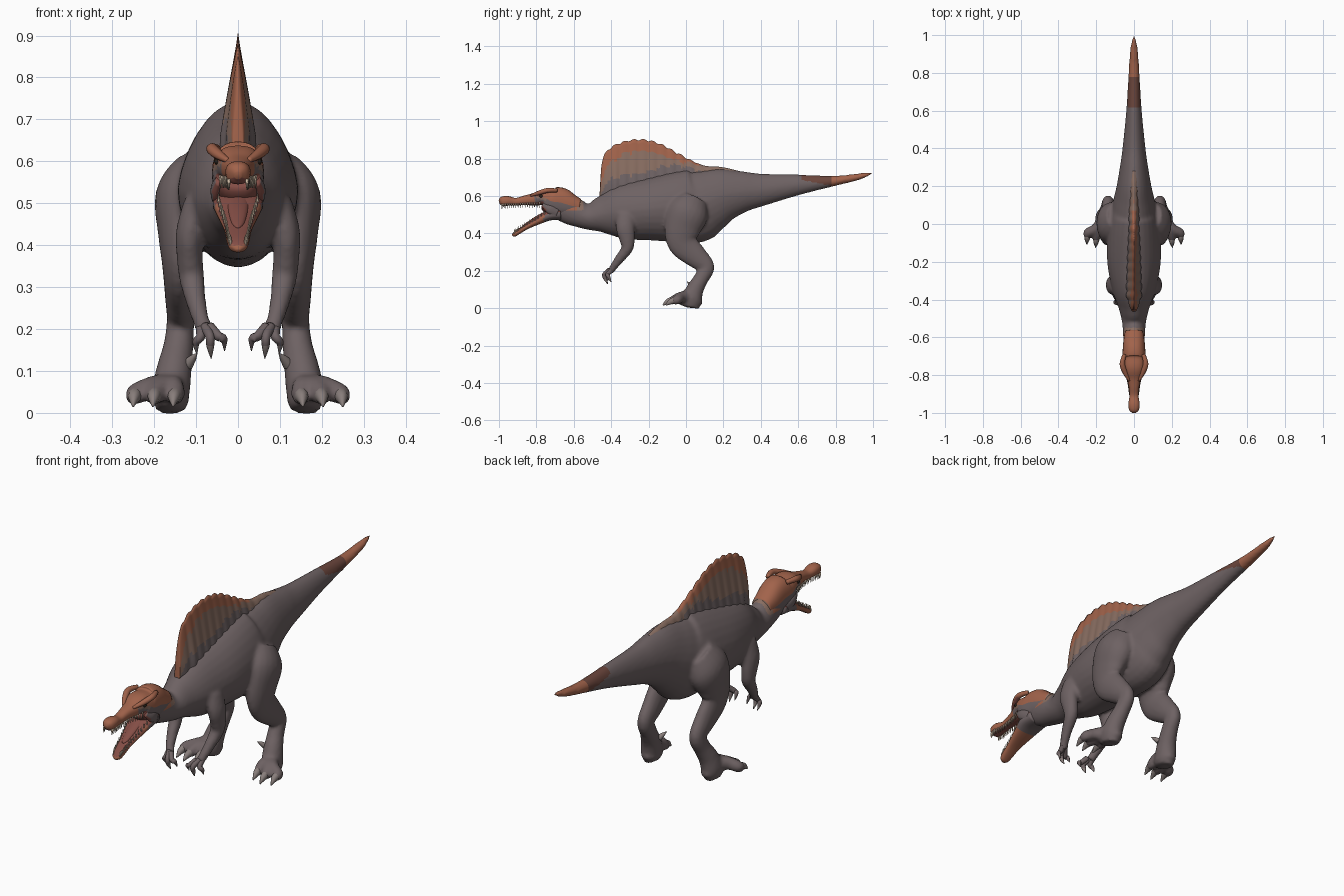
import bpy, bmesh, math
from mathutils import Vector

if "Cube" in bpy.data.objects:
    bpy.data.objects.remove(bpy.data.objects["Cube"], do_unlink=True)


def material(name, *rgb):
    m = bpy.data.materials.new(name)
    m.use_nodes = True
    m.diffuse_color = (*rgb, 1)
    m.node_tree.nodes["Principled BSDF"].inputs["Base Color"].default_value = (*rgb, 1)
    return m


GREY = material("grey hide", .155, .122, .125)
RUST = material("rust hide", .36, .125, .07)
TAN = material("tan hide", .25, .155, .12)
BROWN = material("brown hide", .145, .06, .045)
MOUTH = material("mouth lining", .23, .075, .06)
CLAW = material("claw", .25, .21, .2)
TOOTH = material("tooth", .6, .48, .36)
EYE = material("eye", .02, .015, .01)


def spline(points, steps=5):
    """Smooth Catmull-Rom resampling of tuples of any length."""
    out = []
    for i in range(len(points) - 1):
        quad = [points[max(0, min(len(points) - 1, i + k))] for k in (-1, 0, 1, 2)]
        for s in range(steps):
            t = s / steps
            out.append(tuple(b + t / 2 * (c - a + t * (2*a - 5*b + 4*c - d + t * (3*(b - c) + d - a)))
                             for a, b, c, d in zip(*quad)))
    return out + [points[-1]]


def skin(bm, rings):
    """Skin closed rings of points into a capped surface."""
    rows = [[bm.verts.new(p) for p in ring] for ring in rings]
    n = len(rows[0])
    for a, b in zip(rows, rows[1:]):
        for i in range(n):
            bm.faces.new((a[i], a[(i + 1) % n], b[(i + 1) % n], b[i]))
    bm.faces.new(rows[0][::-1])
    bm.faces.new(rows[-1])


def tube(bm, points, n=20, steps=5, pinch=0.0, power=1.0):
    """Elliptical tube along (x, y, z, half width, half depth) stations."""
    pts = spline(points, steps)
    rings = []
    for i, (x, y, z, a, b) in enumerate(pts):
        along = Vector(pts[min(i + 1, len(pts) - 1)][:3]) - Vector(pts[max(i - 1, 0)][:3])
        along.normalize()
        side = (Vector((1, 0, 0)) - along * along.x).normalized()
        up = side.cross(along)
        ring = []
        for k in range(n):
            c, s = math.cos(math.tau * k / n), math.sin(math.tau * k / n)
            c = math.copysign(abs(c) ** power, c) * (1 - pinch * max(0, s))
            s = math.copysign(abs(s) ** power, s)
            ring.append(Vector((x, y, z)) + side * c * max(a, .001) + up * s * max(b, .001))
        rings.append(ring)
    skin(bm, rings)


def ball(bm, centre, size):
    made = bmesh.ops.create_uvsphere(bm, u_segments=20, v_segments=12, radius=1)["verts"]
    bmesh.ops.scale(bm, vec=size, verts=made)
    bmesh.ops.translate(bm, vec=centre, verts=made)


def paint(obj, mats, rule):
    for m in mats:
        obj.data.materials.append(m)
    for f in obj.data.polygons:
        f.use_smooth = True
        f.material_index = mats.index(rule(f.center, f.normal))


def build(name, bm, mats, rule=None, voxel=0):
    bmesh.ops.recalc_face_normals(bm, faces=bm.faces)
    mesh = bpy.data.meshes.new(name)
    bm.to_mesh(mesh)
    bm.free()
    obj = bpy.data.objects.new(name, mesh)
    bpy.context.collection.objects.link(obj)
    if voxel:
        # Fuse the overlapping masses into one hide and soften the joins
        fuse = obj.modifiers.new("fuse", "REMESH")
        fuse.mode, fuse.voxel_size = "VOXEL", voxel
        soft = obj.modifiers.new("soften", "SMOOTH")
        soft.factor, soft.iterations = .5, 5
        deps = bpy.context.evaluated_depsgraph_get()
        fused = bpy.data.meshes.new_from_object(obj.evaluated_get(deps))
        obj.modifiers.clear()
        obj.data = fused
    paint(obj, mats, rule or (lambda c, n: mats[0]))
    return obj


def flip(points, s):
    return [(p[0] * s, *p[1:]) for p in points]


# Body: trunk, neck and tail as one tube of (y, z, half width, half height)
body = bmesh.new()
trunk = [(-.72, .555, .045, .06), (-.62, .525, .056, .078), (-.53, .49, .062, .068),
         (-.45, .5, .08, .1), (-.35, .515, .115, .145), (-.2, .53, .142, .168),
         (-.05, .542, .14, .19), (.05, .548, .125, .198), (.12, .575, .11, .172),
         (.2, .605, .092, .145), (.3, .623, .075, .112), (.4, .633, .061, .088),
         (.6, .66, .041, .055), (.8, .682, .029, .027), (.93, .705, .02, .017), (1, .726, .004, .005)]
tube(body, [(0, *p) for p in trunk], n=28, pinch=.12)

# Legs, feet and arms fused into the body
thigh_to_ankle = [(.09, .04, .58, .06, .08), (.12, .01, .51, .078, .11), (.135, -.02, .42, .056, .096),
                  (.14, -.015, .345, .04, .08), (.137, .055, .275, .037, .062), (.137, .108, .22, .033, .045),
                  (.142, .082, .16, .036, .04), (.152, .05, .105, .042, .046), (.16, .03, .05, .045, .055),
                  (.16, .02, .006, .035, .05)]
arm = [(.1, -.32, .5, .03, .05), (.115, -.325, .43, .033, .05), (.115, -.315, .37, .031, .042),
       (.11, -.315, .32, .03, .032), (.1, -.355, .265, .024, .025), (.088, -.388, .22, .02, .02),
       (.078, -.402, .195, .022, .016)]
toe_tips = [(.245, -.072), (.198, -.088), (.15, -.072)]
for s in (1, -1):
    tube(body, flip(thigh_to_ankle, s))
    tube(body, flip(arm, s))
    ball(body, (s * .158, .03, .035), (.042, .06, .034))
    for x, y in toe_tips:
        tube(body, flip([(.16, .03, .06, .03, .035), ((x + .16) / 2, -.025, .06, .027, .03),
                         (x, y + .025, .045, .024, .026), (x, y, .036, .016, .02)], s), n=12)


def hide(c, n):
    if c.y > .78:
        return RUST
    if c.y > .62 and c.z > .67 + .2 * (.7 - c.y):
        return BROWN
    if c.y < -.5 and c.z > .525:
        return RUST if c.y < -.585 else TAN if c.y < -.55 else GREY
    return GREY


build("body", body, [GREY, RUST, TAN, BROWN], hide, voxel=.0085)

# Claws of the feet and the fingers with their claws
for s, label in ((1, "left"), (-1, "right")):
    bm = bmesh.new()
    for x, y in toe_tips:
        tube(bm, flip([(x, y + .02, .043, .018, .02), (x + .003, y - .008, .036, .014, .016),
                       (x + .005, y - .036, .016, .002, .003)], s), n=10)
    tube(bm, flip([(.12, .035, .115, .014, .014), (.108, .02, .13, .009, .009),
                   (.098, .005, .142, .001, .001)], s), n=10)
    build(label + "_foot_claws", bm, [CLAW])

    bm = bmesh.new()
    for (bx, by), (x, y, z) in zip([(.068, -.41), (.078, -.405), (.088, -.395)],
                                   [(.032, -.425, .148), (.064, -.428, .13), (.098, -.41, .14)]):
        tube(bm, flip([(bx, by, .205, .013, .013), ((x + bx) / 2 - .004, y - .008, .182, .011, .012),
                       (x + .002, y - .004, z + .028, .009, .01), (x, y + .01, z, .001, .002)], s), n=10)
    build(label + "_fingers", bm, [GREY, CLAW], lambda c, n: CLAW if c.z < .158 else GREY)

# Sail: columns of (y, top, rust line, tan line) with a scalloped rim and ribbed sides
sail = bmesh.new()
outline = [(-.462, .6, .58, .56), (-.458, .68, .62, .59), (-.45, .77, .68, .62), (-.425, .83, .75, .67),
           (-.37, .87, .8, .7), (-.29, .892, .835, .715), (-.21, .892, .84, .73), (-.13, .868, .82, .76),
           (-.05, .825, .79, .765), (.02, .79, .775, .75), (.1, .762, .765, .725), (.19, .755, .77, .715),
           (.28, .735, .76, .7)]
columns = spline(outline, 9)
rows = 16
rings = []
for y, top, rust, tan in columns:
    wave = abs(math.sin(y * 62))
    top += .011 * wave * min(1, max(0, (.1 - y) * 8))
    base = min(.6, top - .08)
    left = []
    for j in range(rows):
        t = j / (rows - 1)
        z = base + (top - base) * t
        half = max(.005, .043 - max(0, z - .66) * .16) * (.85 + .15 * wave)
        half *= math.sqrt(max(.02, 1 - t ** 4)) * min(1, .35 + (y + .462) * 8)
        left.append((half, z))
    rings.append([Vector((h, y, z)) for h, z in left] + [Vector((-h, y, z)) for h, z in left[::-1]])
skin(sail, rings)


def sail_paint(c, n):
    y, top, rust, tan = min(columns, key=lambda p: abs(p[0] - c.y))
    ragged = .007 * math.sin(c.y * 90)
    return RUST if c.z > rust + ragged else TAN if c.z > tan + ragged else GREY


build("sail", sail, [GREY, TAN, RUST], sail_paint)

# Skull with brows: (y, z, half width, half height)
skull = bmesh.new()
upper = [(-.57, .54, .048, .045), (-.62, .55, .056, .066), (-.67, .565, .06, .08), (-.72, .572, .062, .074),
         (-.76, .592, .056, .046), (-.81, .583, .04, .034), (-.86, .577, .028, .026), (-.91, .57, .024, .02),
         (-.955, .574, .03, .026), (-.985, .57, .025, .025), (-.999, .566, .008, .009)]
tube(skull, [(0, *p) for p in upper[::-1]], n=28, power=.85)
for s in (1, -1):
    tube(skull, flip([(.025, -.83, .602, .006, .006), (.048, -.785, .617, .013, .012),
                      (.062, -.74, .63, .014, .013), (.05, -.69, .63, .01, .01)], s), n=12)
    tube(skull, flip([(.045, -.69, .51, .014, .03), (.054, -.73, .53, .012, .024),
                      (.046, -.765, .555, .008, .014)], s), n=12)


def skull_paint(c, n):
    if n.z < -.45 and c.y < -.74 or n.y < -.4 and c.y > -.78 and c.z < .565:
        return MOUTH
    if c.y > -.81 and c.z < .575 - .25 * (c.y + .7):
        return TAN if c.z > .565 - .25 * (c.y + .7) else GREY
    return RUST


build("skull", skull, [RUST, GREY, MOUTH, TAN], skull_paint)

# Lower jaw and tongue
jaw = bmesh.new()
jaw_path = [(-.67, .505, .055, .032), (-.73, .497, .06, .028), (-.79, .468, .047, .02),
            (-.85, .437, .033, .014), (-.895, .41, .027, .014), (-.918, .394, .02, .012), (-.927, .386, .006, .005)]
tube(jaw, [(0, *p) for p in jaw_path[::-1]], n=24, power=.8)
build("lower_jaw", jaw, [RUST, MOUTH, GREY],
      lambda c, n: MOUTH if n.z > .45 else GREY if c.y > -.76 else RUST)
tongue = bmesh.new()
tube(tongue, [(0, -.87, .442, .004, .003), (0, -.85, .451, .015, .008),
              (0, -.8, .481, .024, .011), (0, -.73, .515, .03, .014)], n=14)
build("tongue", tongue, [MOUTH])

# Teeth along both jaws, and the eyes
teeth = bmesh.new()
for stations, sign, first in ((spline(upper[4:10], 4), -1, 2), (spline(jaw_path[1:6], 4), 1, 2)):
    for y, z, a, b in stations[first:]:
        for s in (1, -1):
            x, root = s * a * .86, z + sign * b * .5
            tube(teeth, [(x, y, root, .004, .004), (x, y, root + sign * (b * .4 + .016), .001, .001)], n=6, steps=1)
build("teeth", teeth, [TOOTH])
eyes = bmesh.new()
for s in (1, -1):
    ball(eyes, (s * .05, -.775, .6), (.007, .01, .008))
build("eyes", eyes, [EYE])
